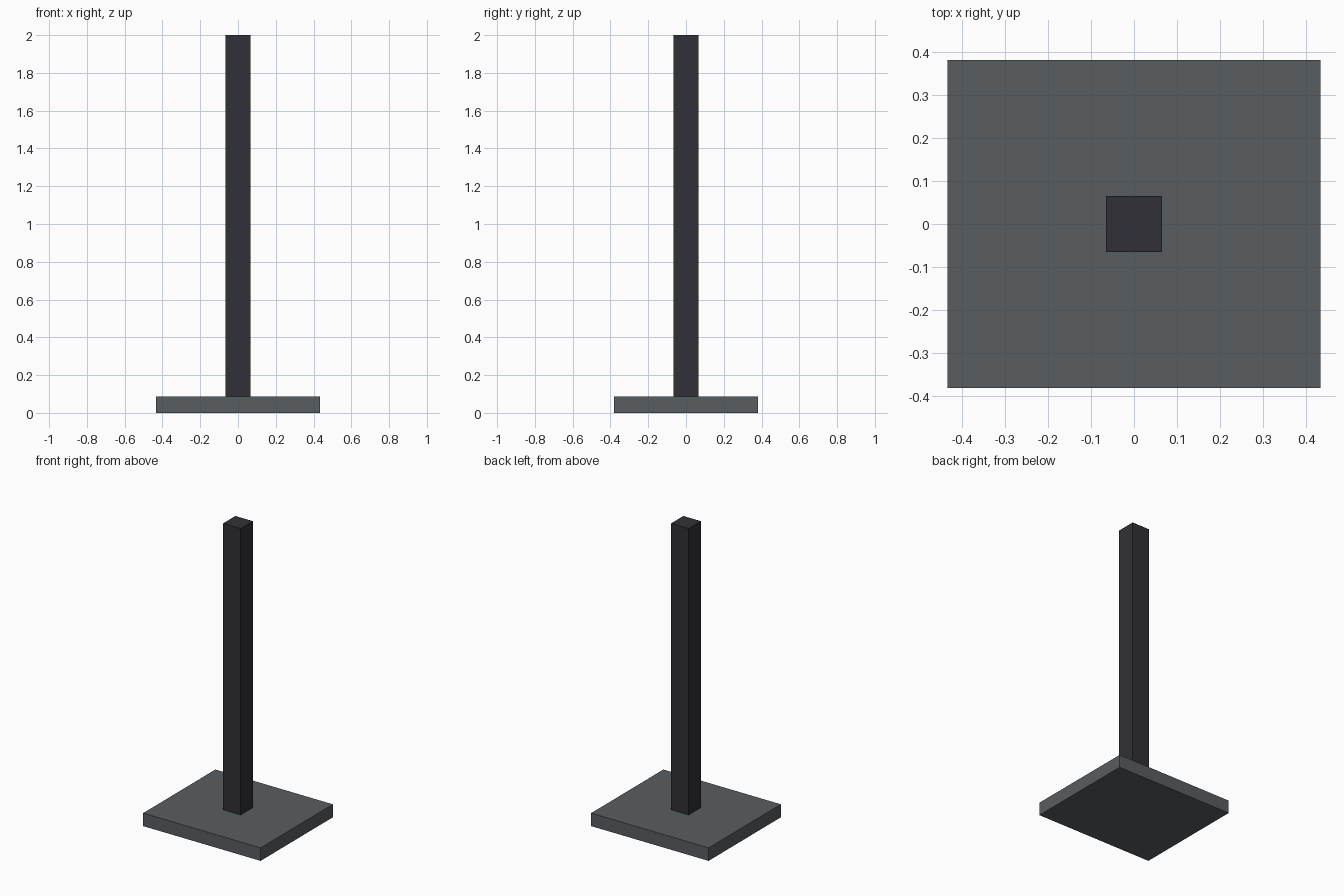
import bpy

if "Cube" in bpy.data.objects:
    bpy.data.objects.remove(bpy.data.objects["Cube"])


def material(name, rgb):
    mat = bpy.data.materials.new(name)
    mat.diffuse_color = (*rgb, 1.0)
    mat.use_nodes = True
    mat.node_tree.nodes["Principled BSDF"].inputs["Base Color"].default_value = mat.diffuse_color
    return mat


def box(name, size_x, size_y, z_min, z_max, mat):
    bpy.ops.mesh.primitive_cube_add(size=1, location=(0, 0, (z_min + z_max) / 2))
    obj = bpy.context.object
    obj.name = name
    obj.scale = (size_x, size_y, z_max - z_min)
    bpy.ops.object.transform_apply(location=False, rotation=False, scale=True)
    obj.data.materials.append(mat)
    return obj


BASE_TOP = 0.087

# Flat rectangular foot plate
box("base_plate", 0.868, 0.762, 0.0, BASE_TOP, material("base_grey", (0.10, 0.11, 0.12)))

# Tall square post standing on the plate
box("post", 0.13, 0.13, BASE_TOP, 2.0, material("post_dark", (0.03, 0.03, 0.038)))
